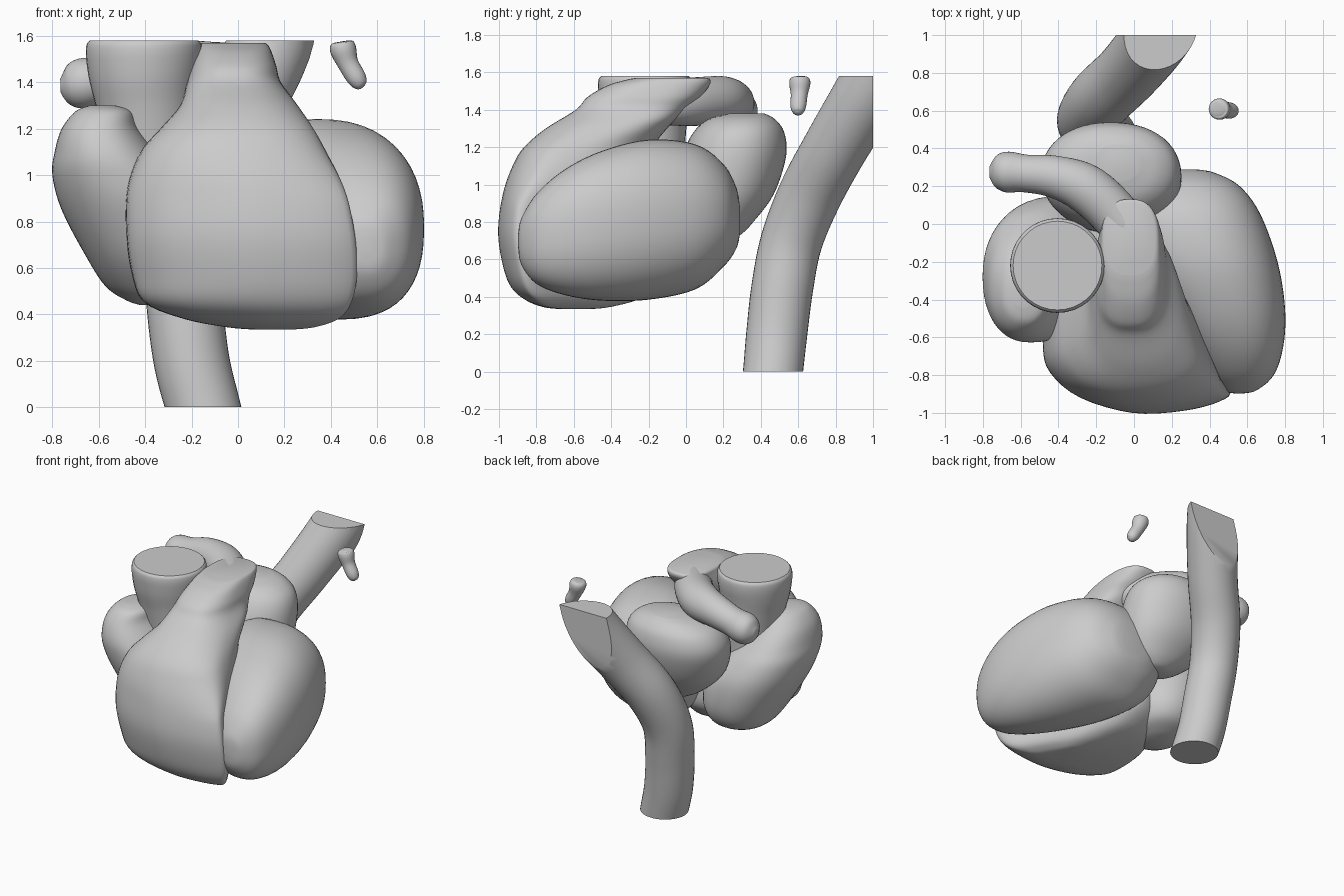
import bpy, bmesh, math
from mathutils import Vector

if "Cube" in bpy.data.objects:
    bpy.data.objects.remove(bpy.data.objects["Cube"])


def spline(keys, steps, closed=False):
    """Catmull-Rom interpolation of equal-length tuples."""
    n = len(keys)
    get = (lambda i: keys[i % n]) if closed else (lambda i: keys[max(0, min(n - 1, i))])
    out = []
    for i in range(n if closed else n - 1):
        p = [get(i + k) for k in (-1, 0, 1, 2)]
        for s in range(steps):
            t = s / steps
            out.append(tuple(
                b + 0.5 * t * (c - a + t * (2 * a - 5 * b + 4 * c - d + t * (3 * (b - c) + d - a)))
                for a, b, c, d in zip(*p)))
    if not closed:
        out.append(tuple(keys[-1]))
    return out


def loft(name, rings, clips=()):
    """Skin closed rings into a capped solid, optionally trimmed by planes."""
    bm = bmesh.new()
    loops = [[bm.verts.new(p) for p in ring] for ring in rings]
    n = len(loops[0])
    for a, b in zip(loops, loops[1:]):
        for i in range(n):
            j = (i + 1) % n
            bm.faces.new((a[i], a[j], b[j], b[i]))
    bm.faces.new(loops[0][::-1])
    bm.faces.new(loops[-1])
    for co, no in clips:
        cut = bmesh.ops.bisect_plane(bm, geom=bm.verts[:] + bm.edges[:] + bm.faces[:],
                                     plane_co=co, plane_no=no, clear_outer=True)
        edges = [e for e in cut["geom_cut"] if isinstance(e, bmesh.types.BMEdge)]
        bmesh.ops.holes_fill(bm, edges=edges, sides=0)
    bmesh.ops.recalc_face_normals(bm, faces=bm.faces[:])
    me = bpy.data.meshes.new(name)
    bm.to_mesh(me)
    bm.free()
    ob = bpy.data.objects.new(name, me)
    bpy.context.collection.objects.link(ob)
    bpy.ops.object.select_all(action='DESELECT')
    bpy.context.view_layer.objects.active = ob
    ob.select_set(True)
    bpy.ops.object.shade_smooth_by_angle(angle=math.radians(45))
    return ob


def super_round(power=2.3, n=52):
    """Rounded unit section in 0..1 coordinates, starting on the left."""
    pts = []
    for i in range(n):
        ang = math.pi + 2 * math.pi * i / n
        c, s = math.cos(ang), math.sin(ang)
        pts.append((0.5 + 0.5 * math.copysign(abs(c) ** (2 / power), c),
                    0.5 + 0.5 * math.copysign(abs(s) ** (2 / power), s)))
    return pts


def chamber(name, sections, shape, place, top_shape=None, blend=(0, 1)):
    """Sections are (t, a_min, a_max, b_min, b_max); place maps (a, b, t) to xyz."""
    rings = []
    for t, a0, a1, b0, b1 in spline(sections, 5):
        k = max(0, min(1, (t - blend[0]) / (blend[1] - blend[0]))) if top_shape else 0
        ring = []
        for (u, v), (p, q) in zip(shape, top_shape or shape):
            u, v = u + k * (p - u), v + k * (q - v)
            ring.append(place(a0 + u * (a1 - a0), b0 + v * (b1 - b0), t))
        rings.append(ring)
    return loft(name, rings)


def tube(name, path, clips=(), n=36):
    """Path points are (x, y, z, radius)."""
    pts = spline(path, 6)
    rings = []
    for i, p in enumerate(pts):
        d = Vector(pts[min(i + 1, len(pts) - 1)][:3]) - Vector(pts[max(i - 1, 0)][:3])
        q = Vector((0, 0, 1)).rotation_difference(d)
        rings.append([Vector(p[:3]) + q @ Vector((p[3] * math.cos(2 * math.pi * k / n),
                                                  p[3] * math.sin(2 * math.pi * k / n), 0))
                      for k in range(n)])
    return loft(name, rings, clips)


def upright(a, b, t):
    return (a, b, t)


def along_y(a, b, t):
    return (a, t, b)


# left ventricle, sectioned back to front
chamber("left_ventricle", [
    (0.288, .2, .34, .74, .88), (0.27, .06, .43, .66, .98), (0.2, -.07, .56, .56, 1.11),
    (0.05, -.13, .67, .44, 1.215), (-0.2, -.04, .76, .385, 1.24), (-0.45, .12, .80, .38, 1.18),
    (-0.65, .26, .79, .41, 1.08), (-0.8, .37, .74, .47, .95), (-0.88, .46, .65, .57, .82),
    (-0.897, .53, .58, .66, .74)], super_round(2.35), along_y)

# right ventricle wrapping the left one, narrowing into its outflow trunk
wrap = spline([(0, .35), (.04, .21), (.2, .08), (.48, 0), (.75, .01), (.95, .06), (1, .13),
               (.88, .35), (.74, .6), (.58, .88), (.4, 1), (.15, .9), (.02, .62)], 4, closed=True)
chamber("right_ventricle", [
    (.335, .06, .24, -.68, -.5), (.345, -.05, .33, -.76, -.41), (.38, -.23, .43, -.85, -.27),
    (.45, -.40, .485, -.93, -.11), (.57, -.455, .51, -.975, .0), (.75, -.48, .50, -1.0, .0),
    (.95, -.475, .455, -.975, .0), (1.1, -.42, .385, -.925, -.08),
    (1.2, -.335, .33, -.865, -.16), (1.3, -.25, .26, -.75, -.1),
    (1.4, -.22, .185, -.59, .0), (1.47, -.2, .165, -.525, .08), (1.53, -.18, .145, -.42, .125),
    (1.56, -.17, .13, -.32, .13), (1.57, -.155, .115, -.27, .115)],
    wrap, upright, super_round(2.6), (.9, 1.35))

# right atrium
chamber("right_atrium", [
    (.44, -.42, -.32, -.24, -.14), (.46, -.48, -.24, -.32, -.04), (.52, -.57, -.15, -.41, .08),
    (.65, -.655, -.1, -.52, .14), (.85, -.76, -.12, -.6, .14), (1.0, -.80, -.25, -.625, .08),
    (1.1, -.79, -.35, -.62, .0), (1.2, -.76, -.43, -.58, -.1), (1.275, -.70, -.46, -.52, -.2),
    (1.3, -.64, -.53, -.44, -.28)], super_round(2.2), upright)

# left atrium
chamber("left_atrium", [
    (.71, -.06, .04, .14, .24), (.73, -.14, .1, .07, .29), (.8, -.27, .18, .0, .36),
    (.95, -.42, .24, -.05, .47), (1.15, -.49, .25, -.02, .535), (1.28, -.45, .22, .04, .525),
    (1.35, -.34, .14, .12, .475), (1.38, -.2, .03, .23, .42)], super_round(2.15), upright)

# great vessel rising beside the trunk
tube("ascending_vessel", [
    (-.36, -.2, .9, .18), (-.375, -.205, 1.05, .19), (-.385, -.21, 1.2, .205),
    (-.395, -.215, 1.32, .22), (-.403, -.22, 1.43, .24), (-.405, -.22, 1.51, .25),
    (-.405, -.22, 1.56, .248), (-.405, -.22, 1.58, .235)])

# artery branch running back and left from the trunk
tube("artery_branch", [
    (.01, -.22, 1.43, .10), (-.03, -.06, 1.44, .125), (-.12, .07, 1.445, .13),
    (-.26, .19, 1.45, .13), (-.42, .25, 1.445, .112), (-.57, .267, 1.415, .10),
    (-.67, .275, 1.395, .108), (-.73, .275, 1.387, .085), (-.765, .275, 1.385, .03)])

# descending vessel, trimmed flat at floor, top and back
tube("descending_vessel", [
    (-.12, .45, -.12, .16), (-.15, .465, 0, .16), (-.2, .485, .2, .163), (-.23, .515, .45, .165),
    (-.24, .565, .7, .165), (-.175, .665, .95, .17), (-.035, .80, 1.2, .172),
    (.09, .95, 1.45, .18), (.155, 1.05, 1.62, .185), (.22, 1.15, 1.82, .185)],
    clips=[((0, 0, 0), (0, 0, -1)), ((0, 0, 1.58), (0, 0, 1)), ((0, 1, 0), (0, 1, 0))])

# small loose vessel stub
tube("small_vessel_stub", [
    (.538, .597, 1.38, .012), (.53, .598, 1.39, .03), (.51, .6, 1.42, .042),
    (.475, .605, 1.48, .045), (.455, .608, 1.535, .056), (.447, .61, 1.565, .052),
    (.445, .61, 1.575, .035)], n=24)
